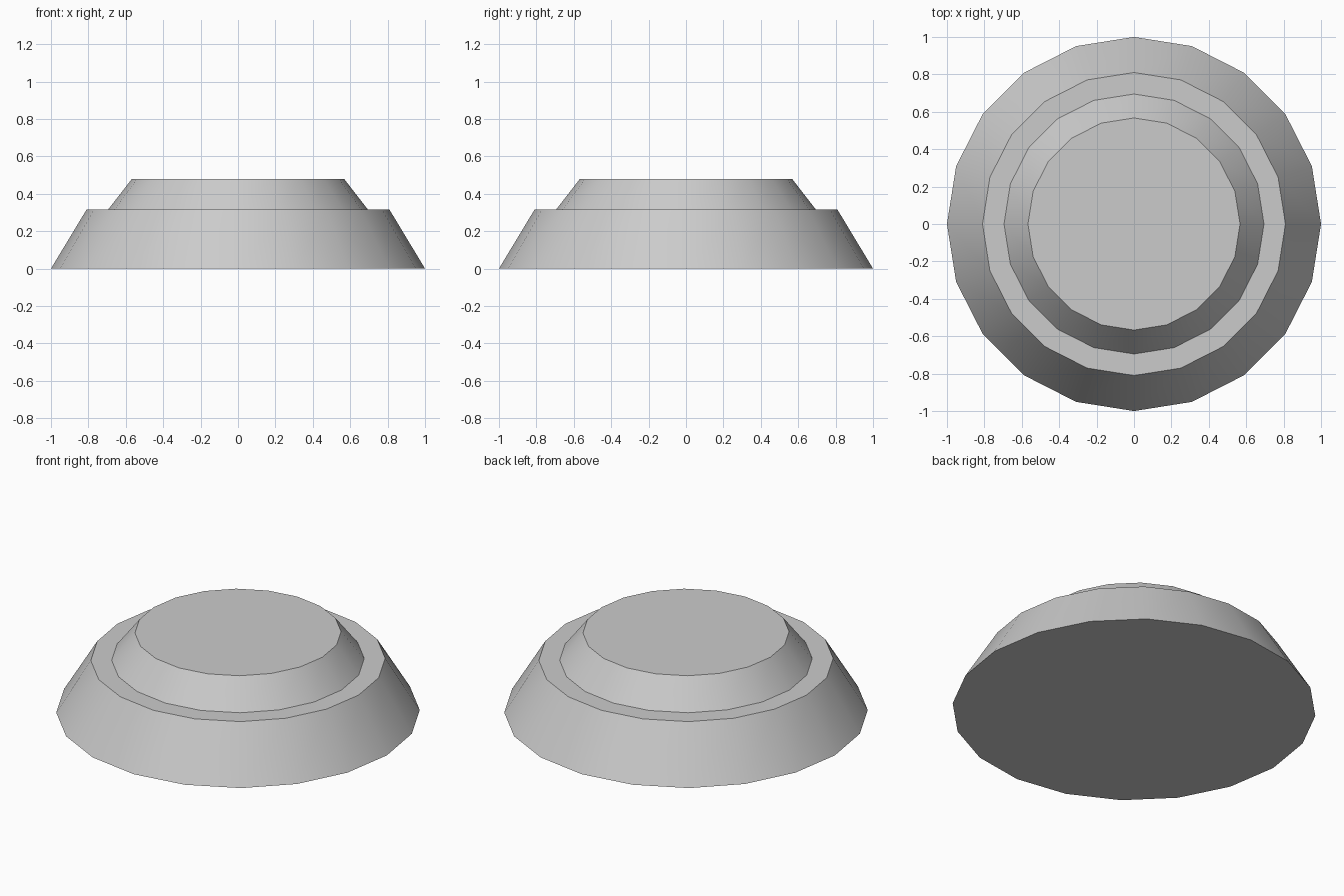
import bpy, bmesh
from math import cos, sin, radians, tau

if "Cube" in bpy.data.objects:
    bpy.data.objects.remove(bpy.data.objects["Cube"])

SIDES = 20
# Stepped profile: (radius, height) from the foot to the top rim
PROFILE = [(1.0, 0.0), (0.81, 0.315), (0.695, 0.315), (0.567, 0.48)]


def lathe(name, profile, sides):
    bm = bmesh.new()
    rings = [[bm.verts.new((r * cos(tau * i / sides), r * sin(tau * i / sides), z))
              for i in range(sides)] for r, z in profile]
    for low, high in zip(rings, rings[1:]):
        for i in range(sides):
            j = (i + 1) % sides
            bm.faces.new((low[i], low[j], high[j], high[i]))
    # Flat caps underneath and on top
    bm.faces.new(rings[0][::-1])
    bm.faces.new(rings[-1])
    mesh = bpy.data.meshes.new(name)
    bm.to_mesh(mesh)
    bm.free()
    obj = bpy.data.objects.new(name, mesh)
    bpy.context.collection.objects.link(obj)
    return obj


# Two-tier round pedestal with smooth sides and crisp steps
base = lathe("stepped_base", PROFILE, SIDES)
bpy.context.view_layer.objects.active = base
base.select_set(True)
bpy.ops.object.shade_smooth_by_angle(angle=radians(30))
